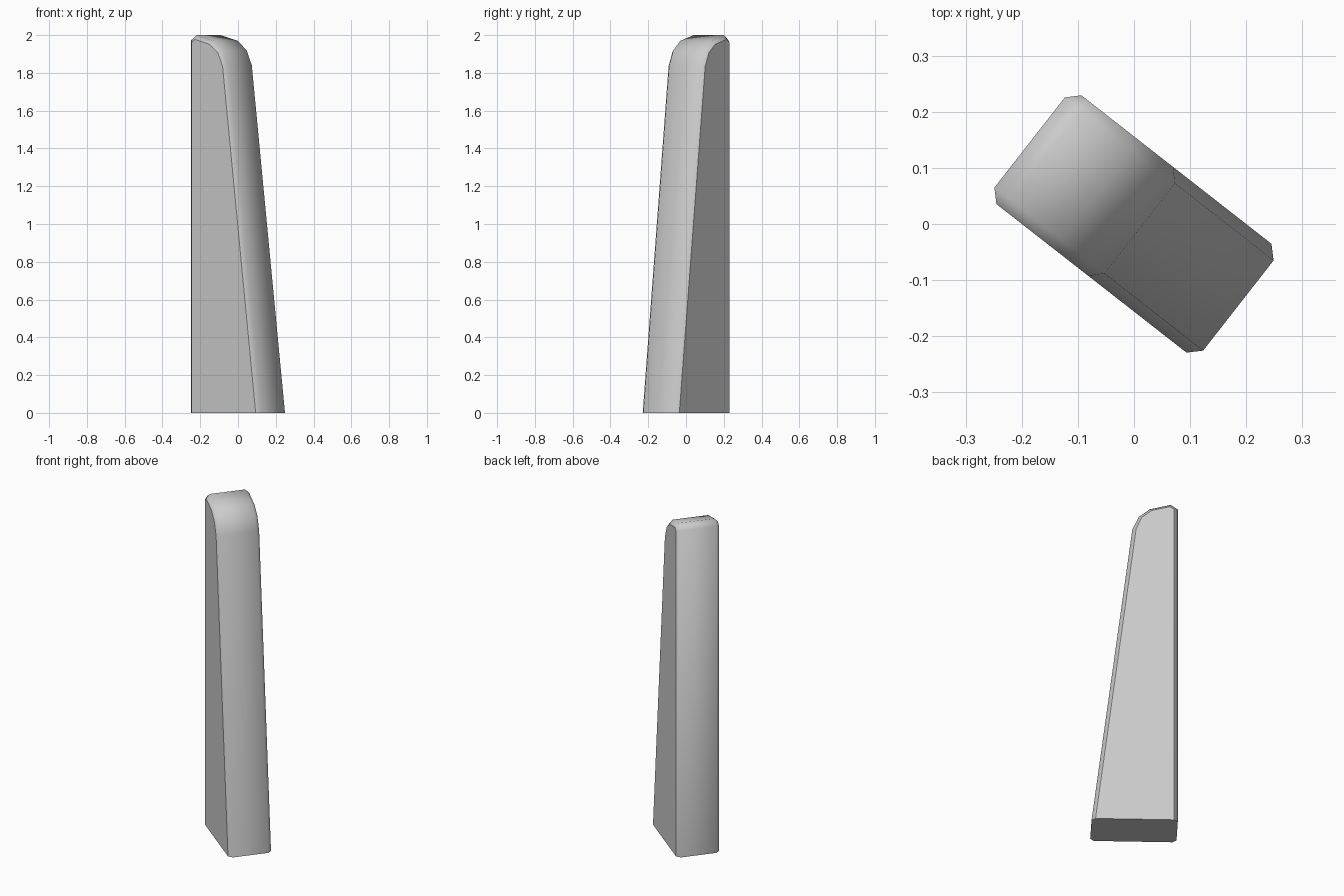
import bpy, bmesh
from math import radians
from mathutils import Vector, Matrix

if "Cube" in bpy.data.objects:
    bpy.data.objects.remove(bpy.data.objects["Cube"])

# Side profile (length, height): upright back, leaning front, rounded top
PROFILE = [(-0.236, 0), (0.236, 0), (0.013, 1.84), (-0.022, 1.92),
           (-0.083, 1.97), (-0.197, 2.0), (-0.236, 1.972)]
HALF_WIDTH, CHAMFER = 0.123, 0.021


def inset(points, amount):
    """Mitred inset of a counter-clockwise outline, keeping the base line at z = 0."""
    pts = [Vector(p) for p in points]
    n, out = len(pts), []
    lines = []
    for i in range(n):
        d = (pts[(i + 1) % n] - pts[i]).normalized()
        normal = Vector((-d.y, d.x))
        lines.append((normal, normal.dot(pts[i]) + (0 if i == 0 else amount)))
    for i in range(n):
        (a, c), (b, e) = lines[i - 1], lines[i]
        det = a.x * b.y - a.y * b.x
        out.append(Vector(((c * b.y - e * a.y) / det, (a.x * e - b.x * c) / det)))
    return out


# Post: chamfered rim between two flat sides
bm = bmesh.new()
inner = inset(PROFILE, CHAMFER)
layers = [(inner, -HALF_WIDTH), (PROFILE, -HALF_WIDTH + CHAMFER),
          (PROFILE, HALF_WIDTH - CHAMFER), (inner, HALF_WIDTH)]
rings = [[bm.verts.new((p[0], v, p[1])) for p in pts] for pts, v in layers]
count = len(PROFILE)
for lower, upper in zip(rings, rings[1:]):
    for i in range(1, count):
        j = (i + 1) % count
        bm.faces.new((lower[i], lower[j], upper[j], upper[i])).smooth = True
sides = [bm.faces.new(rings[0]), bm.faces.new(rings[-1])]
base = bm.faces.new([r[0] for r in rings] + [r[1] for r in reversed(rings)])

# Crisp borders around the flat sides and the base
for face in sides + [base]:
    for edge in face.edges:
        edge.smooth = False
bmesh.ops.recalc_face_normals(bm, faces=bm.faces)

# Turn the post to its angled stance
bmesh.ops.transform(bm, matrix=Matrix.Rotation(radians(-38), 4, 'Z'), verts=bm.verts)
mesh = bpy.data.meshes.new("tapered_post")
bm.to_mesh(mesh)
bm.free()
post = bpy.data.objects.new("tapered_post", mesh)
bpy.context.collection.objects.link(post)
